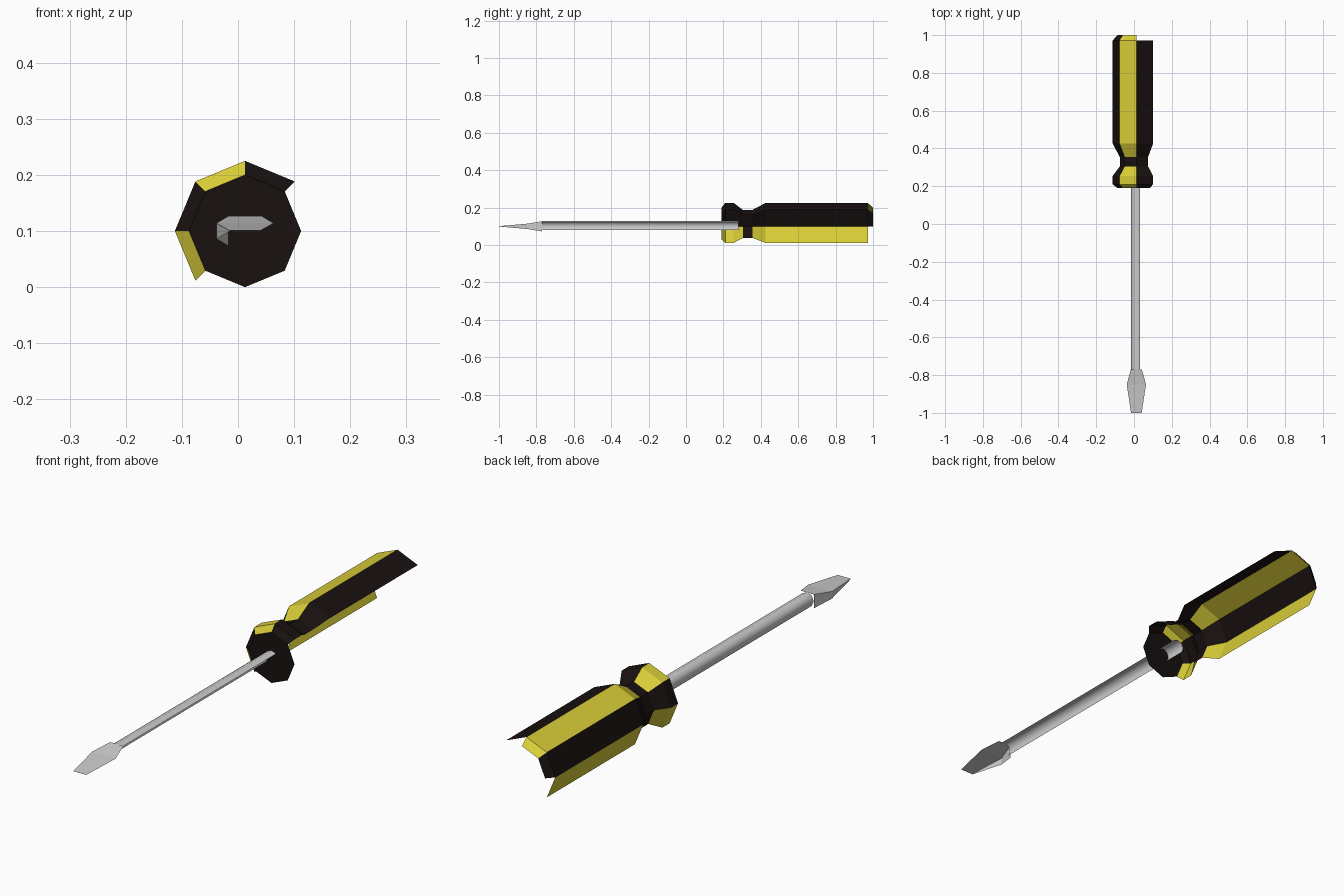
import bpy
from math import cos, sin, radians

if "Cube" in bpy.data.objects:
    bpy.data.objects.remove(bpy.data.objects["Cube"])

CX, CZ = 0.0125, 0.1   # axis of the tool


def material(name, color):
    m = bpy.data.materials.new(name)
    m.diffuse_color = (*color, 1)
    m.use_nodes = True
    m.node_tree.nodes["Principled BSDF"].inputs["Base Color"].default_value = m.diffuse_color
    return m


BLACK = material("black_plastic", (0.009, 0.0055, 0.005))
YELLOW = material("yellow_plastic", (0.69, 0.61, 0.04))


def make(name, verts, faces, mats=(), idx=None):
    me = bpy.data.meshes.new(name)
    me.from_pydata(verts, [], faces)
    for m in mats:
        me.materials.append(m)
    if idx:
        for p, i in zip(me.polygons, idx):
            p.material_index = i
    ob = bpy.data.objects.new(name, me)
    bpy.context.collection.objects.link(ob)
    return ob


def ring_point(r, y, k):
    a = radians(45 * k)
    return (CX + r * cos(a), y, CZ + r * sin(a))


def half_shell(name, profile, mats=(), color=None, keep=lambda s, k: True):
    """Open octagonal shell: the four facets from 45 to 225 degrees."""
    verts = [ring_point(r, y, k) for y, r in profile for k in range(1, 6)]
    faces, idx = [], []
    for s in range(len(profile) - 1):
        for k in range(4):
            if keep(s, k):
                a = s * 5 + k
                faces.append((a, a + 1, a + 6, a + 5))
                idx.append(color(s, k) if color else 0)
    return make(name, verts, faces, mats, idx)


# Handle: alternating stripes, black neck, end bevel on the two middle facets
handle_profile = [(0.19, 0.1), (0.21, 0.125), (0.255, 0.125), (0.305, 0.0875),
                  (0.355, 0.0875), (0.425, 0.125), (0.972, 0.125), (1.0, 0.1)]
half_shell("handle", handle_profile, (BLACK, YELLOW),
           color=lambda s, k: 0 if s == 3 else k % 2,
           keep=lambda s, k: s < 6 or k in (1, 2))

# Front cap of the handle
make("handle_front_cap", [ring_point(0.1, 0.19, k) for k in range(8)],
     [tuple(range(8))], (BLACK,))

# Shaft, smoothly shaded
shaft = half_shell("shaft", [(-0.77, 0.028), (0.28, 0.028)])
shaft.data.shade_smooth()

# Blade: stations of (y, half width, half thickness), top plate and left wall
stations = [(-0.77, 0.029, 0.027), (-0.85, 0.051, 0.014), (-1.0, 0.028, 0.001)]
verts, faces = [], []
for y, w, t in stations:
    verts += [(CX + w, y, CZ + t), (CX - w, y, CZ + t), (CX - w, y, CZ - t)]
for s in (0, 3):
    for k in (0, 1):
        faces.append((s + k, s + k + 1, s + k + 4, s + k + 3)[::-1])
make("blade", verts, faces)
